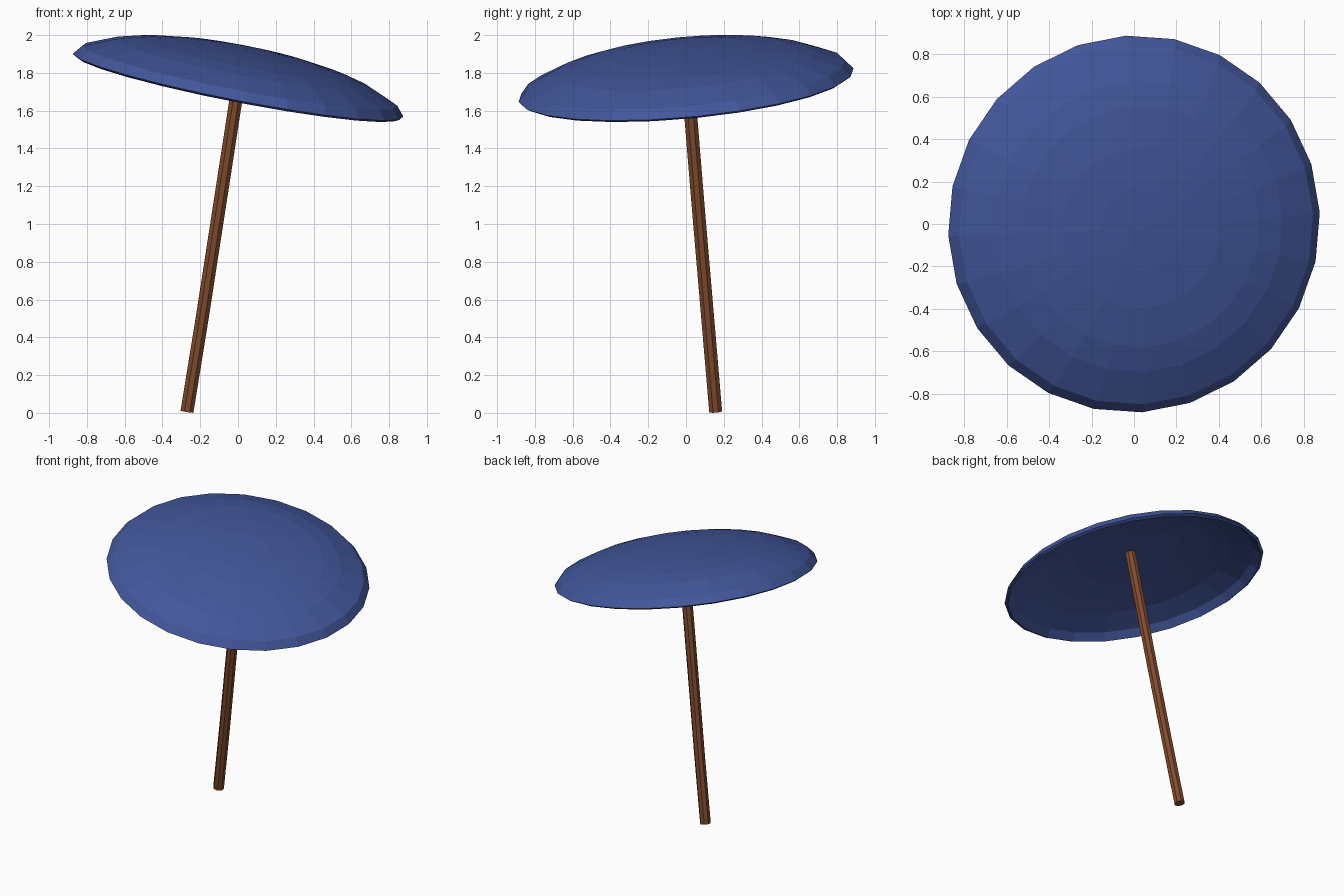
import bpy, bmesh, math
from mathutils import Vector

if "Cube" in bpy.data.objects:
    bpy.data.objects.remove(bpy.data.objects["Cube"])

# Shared tilt axis of the canopy
AXIS = Vector((0.195, -0.092, 1)).normalized()


def material(name, color):
    mat = bpy.data.materials.new(name)
    mat.diffuse_color = (*color, 1)
    mat.use_nodes = True
    mat.node_tree.nodes["Principled BSDF"].inputs["Base Color"].default_value = mat.diffuse_color
    return mat


def loft(name, rings, sides, axis, mat, turn=0.0):
    """Bridge circles given as (centre, radius) about the axis; end rings are capped."""
    u = (Vector((1, 0, 0)) - axis * axis.x).normalized()
    v = axis.cross(u)
    bm = bmesh.new()
    loops = []
    for centre, radius in rings:
        loop = []
        for i in range(sides):
            a = turn + math.tau * i / sides
            loop.append(bm.verts.new(centre + (u * math.cos(a) + v * math.sin(a)) * radius))
        loops.append(loop)
    for low, high in zip(loops, loops[1:]):
        for i in range(sides):
            j = (i + 1) % sides
            bm.faces.new((low[i], low[j], high[j], high[i]))
    bm.faces.new(loops[0][::-1])
    bm.faces.new(loops[-1])
    bmesh.ops.recalc_face_normals(bm, faces=bm.faces)
    mesh = bpy.data.meshes.new(name)
    bm.to_mesh(mesh)
    bm.free()
    obj = bpy.data.objects.new(name, mesh)
    mesh.materials.append(mat)
    bpy.context.collection.objects.link(obj)
    return obj


blue = material("canopy_blue", (0.055, 0.095, 0.33))
brown = material("pole_brown", (0.22, 0.07, 0.025))

# Canopy: thin shell, from the underside centre out round the rim and up to the crown
hub = Vector((0, 0, 1.735))
profile = [(0.01, 0.185), (0.37, 0.165), (0.56, 0.134), (0.68, 0.10), (0.83, 0.035),
           (0.872, -0.012), (0.892, 0.0), (0.85, 0.05), (0.69, 0.118), (0.57, 0.15),
           (0.38, 0.18), (0.2, 0.195), (0.01, 0.20)]
loft("canopy", [(hub + AXIS * h, r) for r, h in profile], 24, AXIS, blue, math.radians(2.5))

# Pole: slightly bent eight-sided rod reaching into the canopy
path = [(-0.27, 0.157, 0.007), (-0.19, 0.115, 0.5), (-0.105, 0.068, 1.05), (0.03, -0.004, 1.925)]
pole_axis = Vector((0.165, -0.085, 1)).normalized()
loft("pole", [(Vector(p), 0.037) for p in path], 8, pole_axis, brown, math.radians(22.5))
